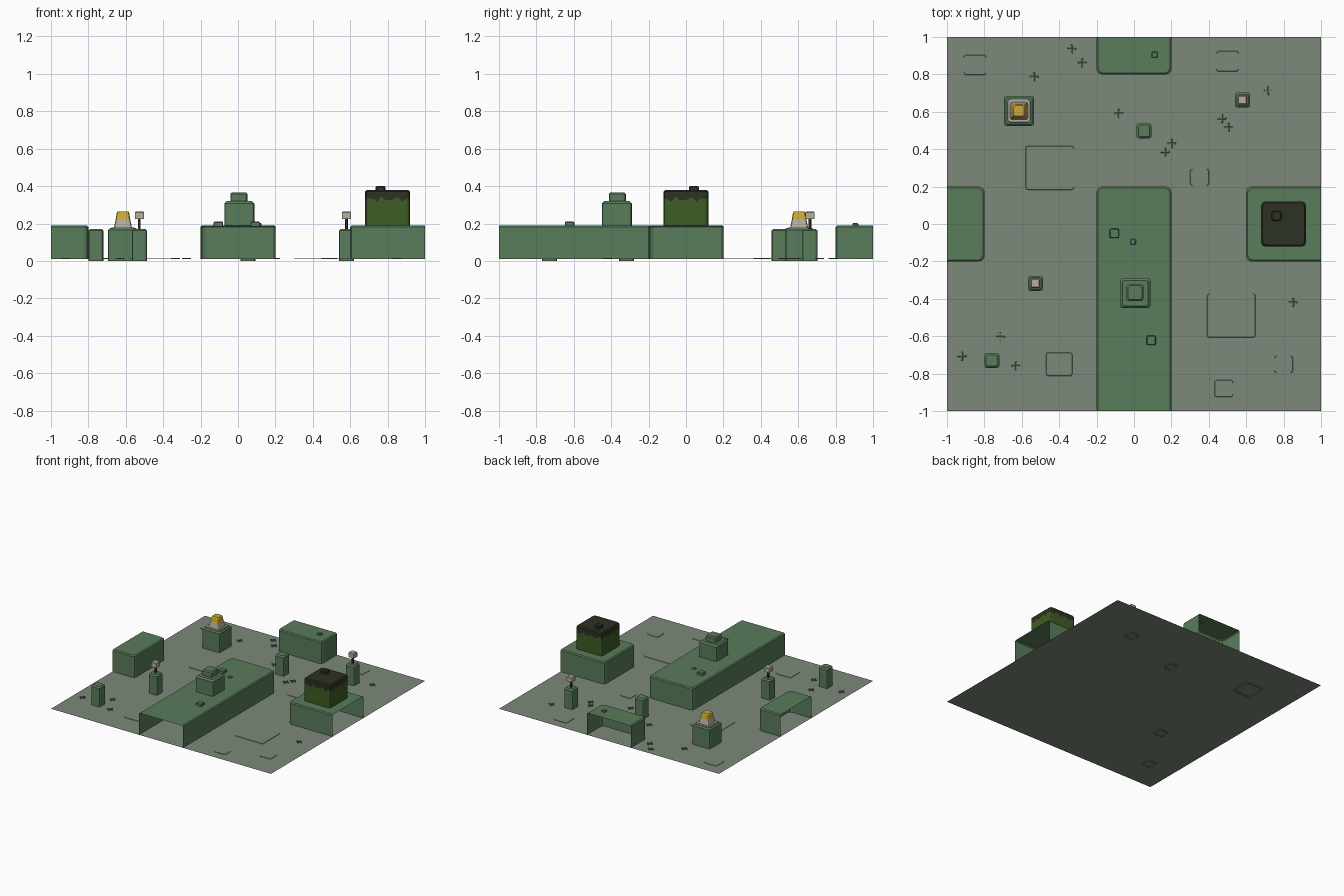
import bpy, bmesh, math
from mathutils import Vector

if "Cube" in bpy.data.objects:
    bpy.data.objects.remove(bpy.data.objects["Cube"])


def material(name, rgb):
    m = bpy.data.materials.new(name)
    m.diffuse_color = (*rgb, 1)
    m.use_nodes = True
    m.node_tree.nodes["Principled BSDF"].inputs["Base Color"].default_value = m.diffuse_color
    return m


MOSS = material("moss green", (0.10, 0.20, 0.105))
STONE = material("grey green ground", (0.205, 0.25, 0.195))
LEAF = material("leaf green", (0.047, 0.11, 0.017))
DARK = material("dark soil", (0.026, 0.031, 0.016))
BEIGE = material("pale stone", (0.47, 0.42, 0.34))
YELLOW = material("lamp yellow", (0.60, 0.41, 0.035))
BROWN = material("dark brown", (0.035, 0.027, 0.02))
G = 0.01  # ground level


def outline(hx, hy, r, per_side=1):
    """Rounded rectangle, optionally with extra points along each side."""
    pts = []
    corners = [(1, 1, 0), (-1, 1, 90), (-1, -1, 180), (1, -1, 270)]
    arcs = []
    for sx, sy, a in corners:
        arcs.append([Vector((sx * (hx - r) + r * math.cos(math.radians(a + k)),
                             sy * (hy - r) + r * math.sin(math.radians(a + k))))
                     for k in (0, 45, 90)])
    for i, arc in enumerate(arcs):
        pts += arc
        nxt = arcs[(i + 1) % 4][0]
        pts += [arc[-1].lerp(nxt, k / per_side) for k in range(1, per_side)]
    return pts


def loft(name, cx, cy, rings, mats, bands=None, r=0.012, per_side=1, wave=None, clip=False):
    """Stack outlines (hx, hy, z) into a solid with an open underside."""
    bm = bmesh.new()
    loops = []
    for j, (hx, hy, z) in enumerate(rings):
        pts = outline(hx, hy, min(r, hx * 0.45), per_side)
        loops.append([bm.verts.new((cx + p.x, cy + p.y,
                      z + (0.010 * math.sin(i * 1.9) + 0.006 * math.sin(i * 3.1) if j == wave else 0)))
                      for i, p in enumerate(pts)])
    n = len(loops[0])
    for j in range(len(loops) - 1):
        for i in range(n):
            k = (i + 1) % n
            f = bm.faces.new((loops[j][i], loops[j][k], loops[j + 1][k], loops[j + 1][i]))
            f.material_index = bands[j] if bands else 0
    bm.faces.new(loops[-1]).material_index = bands[-1] if bands else 0
    if clip:  # cut off at the map border, leaving the end open
        for d in ((1, 0, 0), (-1, 0, 0), (0, 1, 0), (0, -1, 0)):
            bmesh.ops.bisect_plane(bm, geom=bm.verts[:] + bm.edges[:] + bm.faces[:],
                                   plane_co=d, plane_no=d, clear_outer=True)
    me = bpy.data.meshes.new(name)
    bm.to_mesh(me)
    bm.free()
    for m in mats:
        me.materials.append(m)
    ob = bpy.data.objects.new(name, me)
    bpy.context.collection.objects.link(ob)
    return ob


def block(name, cx, cy, hx, hy, z0, z1, mat=MOSS, bevel=0.008, **kw):
    return loft(name, cx, cy, [(hx, hy, z0), (hx, hy, z1 - bevel),
                               (hx - bevel, hy - bevel, z1)], [mat], **kw)


# Ground sheet
bm = bmesh.new()
bm.faces.new([bm.verts.new((x, y, G)) for x, y in ((-1, -1), (1, -1), (1, 1), (-1, 1))])
me = bpy.data.meshes.new("ground")
bm.to_mesh(me)
bm.free()
me.materials.append(STONE)
bpy.context.collection.objects.link(bpy.data.objects.new("ground", me))

# Low paving slabs
for x, y, h in ((0.52, -0.49, 0.13), (0.48, -0.88, 0.05), (0.50, 0.87, 0.06),
                (-0.45, 0.30, 0.13), (-0.40, -0.75, 0.07), (0.80, -0.75, 0.05),
                (-0.85, 0.85, 0.06), (0.35, 0.25, 0.05)):
    block("paving_slab", x, y, h, h * 0.9, G, G + 0.003, STONE, bevel=0.002)

# Raised hollow blocks, cut at the border
block("long_block", 0, -0.5, 0.2, 0.7, G, 0.19, r=0.025, clip=True)
block("back_block", 0, 1.0, 0.2, 0.2, G, 0.19, r=0.025, clip=True)
block("left_block", -1.0, 0, 0.2, 0.2, G, 0.19, r=0.025, clip=True)
block("right_block", 0.9, 0, 0.3, 0.2, G, 0.19, r=0.025, clip=True)

# Two-step mound and small bumps on the blocks
block("mound_base", 0.007, -0.37, 0.08, 0.08, 0.19, 0.32, bevel=0.012)
block("mound_top", 0.005, -0.367, 0.045, 0.045, 0.31, 0.366)
for x, y, h, z in ((-0.105, -0.05, 0.025, 0.21), (-0.005, -0.095, 0.015, 0.197),
                   (0.092, -0.622, 0.025, 0.21), (0.11, 0.905, 0.016, 0.202)):
    block("bump", x, y, h, h, 0.185, z, bevel=0.004, r=0.006)

# Leafy cube with wavy dark cap
loft("leafy_cube", 0.8, 0, [(0.12, 0.12, 0.19), (0.12, 0.12, 0.33),
                            (0.12, 0.12, 0.37), (0.112, 0.112, 0.378)],
     [LEAF, DARK], bands=[0, 1, 1, 1], r=0.02, per_side=9, wave=1)
block("cube_bump", 0.762, 0.043, 0.026, 0.026, 0.37, 0.40, DARK, bevel=0.005)

# Small posts, two carrying lamps
for x, y, lamp in ((-0.76, -0.73, 0), (0.053, 0.498, 0), (-0.527, -0.317, 1), (0.58, 0.663, 1)):
    block("post", x, y, 0.04, 0.04, 0.0, 0.172, bevel=0.01)
    if lamp:
        block("lamp_stem", x, y, 0.007, 0.007, 0.165, 0.23, BROWN, bevel=0.001, r=0.002)
        # closed head: first ring tucks under
        loft("lamp_head", x, y, [(0.006, 0.006, 0.225), (0.025, 0.025, 0.225),
                                 (0.025, 0.025, 0.258), (0.020, 0.020, 0.265)], [BEIGE], r=0.005)

# Big pedestal with glowing beacon
X, Y = -0.615, 0.605
block("pedestal", X, Y, 0.08, 0.08, 0.0, 0.175, bevel=0.01)
loft("pedestal_trim", X, Y, [(0.062, 0.062, 0.173), (0.060, 0.060, 0.179)], [BEIGE], r=0.015)
loft("beacon", X, Y, [(0.048, 0.048, 0.177), (0.039, 0.039, 0.222),
                      (0.033, 0.033, 0.258), (0.028, 0.028, 0.265)],
     [BEIGE, YELLOW], bands=[0, 1, 1, 1])

# Grass tufts: flat crosses
for x, y in ((-0.335, 0.935), (-0.275, 0.86), (-0.535, 0.785), (-0.08, 0.59), (0.2, 0.43),
             (0.165, 0.385), (0.47, 0.565), (0.505, 0.515), (0.72, 0.715), (0.85, -0.42),
             (-0.715, -0.605), (-0.92, -0.705), (-0.63, -0.76)):
    for dx, dy in ((1, 0), (-1, 0), (0, 1), (0, -1)):
        block("grass_tuft", x + dx * 0.014, y + dy * 0.014, 0.005 + 0.005 * abs(dx),
              0.005 + 0.005 * abs(dy), G, G + 0.005, bevel=0.001, r=0.001)
